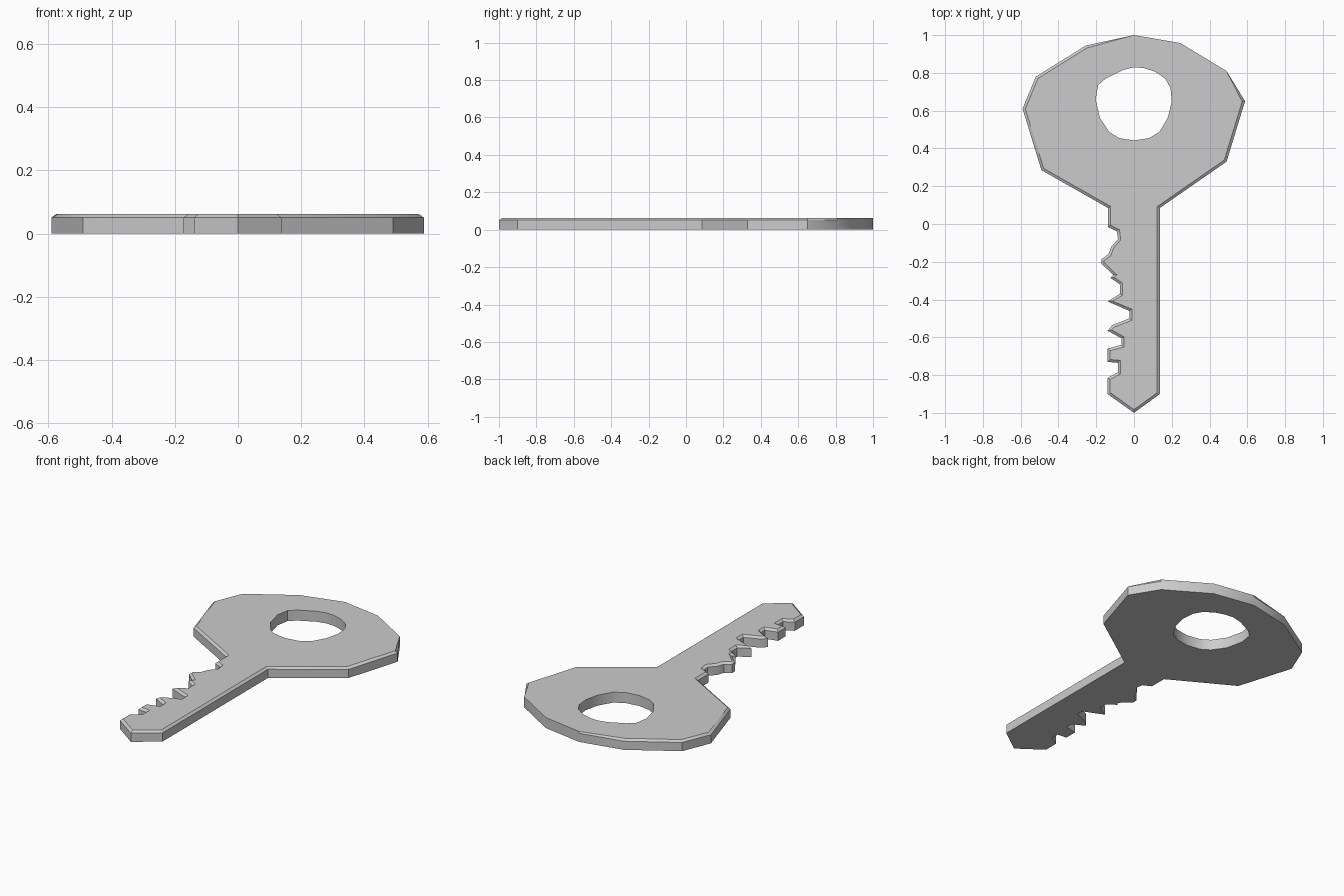
import bpy, bmesh, math
from mathutils import Vector

if "Cube" in bpy.data.objects:
    bpy.data.objects.remove(bpy.data.objects["Cube"])

BEVEL_Z, TOP_Z, INSET = 0.051, 0.062, 0.014

# Outline, clockwise from the top of the bow
right_bow = [(0, 1), (.245, .958), (.49, .81), (.588, .65), (.49, .33), (.137, .085)]
tip = [(.137, -.9), (0, -1), (-.14, -.9)]
teeth = [(-.14, -.815), (-.085, -.785), (-.085, -.735), (-.14, -.73), (-.14, -.66),
         (-.067, -.64), (-.067, -.605), (-.14, -.565), (-.115, -.535), (-.025, -.5),
         (-.025, -.46), (-.14, -.41), (-.075, -.37), (-.075, -.32), (-.125, -.285),
         (-.11, -.27), (-.172, -.21), (-.172, -.185), (-.135, -.16), (-.12, -.12),
         (-.085, -.08), (-.09, -.04), (-.138, -.015)]
left_bow = [(-.138, .085), (-.49, .285), (-.59, .61), (-.52, .78), (-.255, .945)]
outline = [Vector(p) for p in right_bow + tip + teeth + left_bow]

# Slightly irregular keyring hole
hole = [Vector(p) for p in [
    (0, .83), (.055, .825), (.11, .807), (.165, .77), (.193, .72), (.2, .65), (.18, .565),
    (.135, .488), (.08, .455), (0, .442), (-.08, .455), (-.13, .487), (-.18, .56),
    (-.203, .66), (-.19, .735), (-.15, .77), (-.06, .815)]]


def inset(points, amount, skip):
    """Mitred inward offset of a clockwise loop; skipped points stay put."""
    out = []
    for i, p in enumerate(points):
        a = (p - points[i - 1]).normalized()
        b = (points[(i + 1) % len(points)] - p).normalized()
        n1, n2 = Vector((a.y, -a.x)), Vector((b.y, -b.x))
        m = (n1 + n2) / max(1 + n1.dot(n2), 0.5)
        out.append(p.copy() if i in skip else p + m * amount)
    return out


bm = bmesh.new()


def ring(points, z):
    return [bm.verts.new((p.x, p.y, z)) for p in points]


def bridge(a, b):
    for i in range(len(a)):
        j = (i + 1) % len(a)
        bm.faces.new((a[i], a[j], b[j], b[i]))


def cap(*rings):
    edges = [bm.edges.get((r[i - 1], r[i])) for r in rings for i in range(len(r))]
    bmesh.ops.triangle_fill(bm, use_beauty=True, edges=edges)


# Outer wall and chamfer, which fades out along the top right of the bow
base = ring(outline, 0)
shoulder = ring(outline, BEVEL_Z)
crown = ring(inset(outline, INSET, {0, 1, 2}), TOP_Z)
bridge(base, shoulder)
bridge(shoulder, crown)

# Hole wall and flat faces
hole_base, hole_top = ring(hole, 0), ring(hole, TOP_Z)
bridge(hole_base, hole_top)
cap(base, hole_base)
cap(crown, hole_top)
bmesh.ops.recalc_face_normals(bm, faces=bm.faces)

mesh = bpy.data.meshes.new("key")
bm.to_mesh(mesh)
bm.free()
key = bpy.data.objects.new("key", mesh)
bpy.context.collection.objects.link(key)
bpy.context.view_layer.objects.active = key
key.select_set(True)
bpy.ops.object.shade_smooth_by_angle(angle=math.radians(30))
